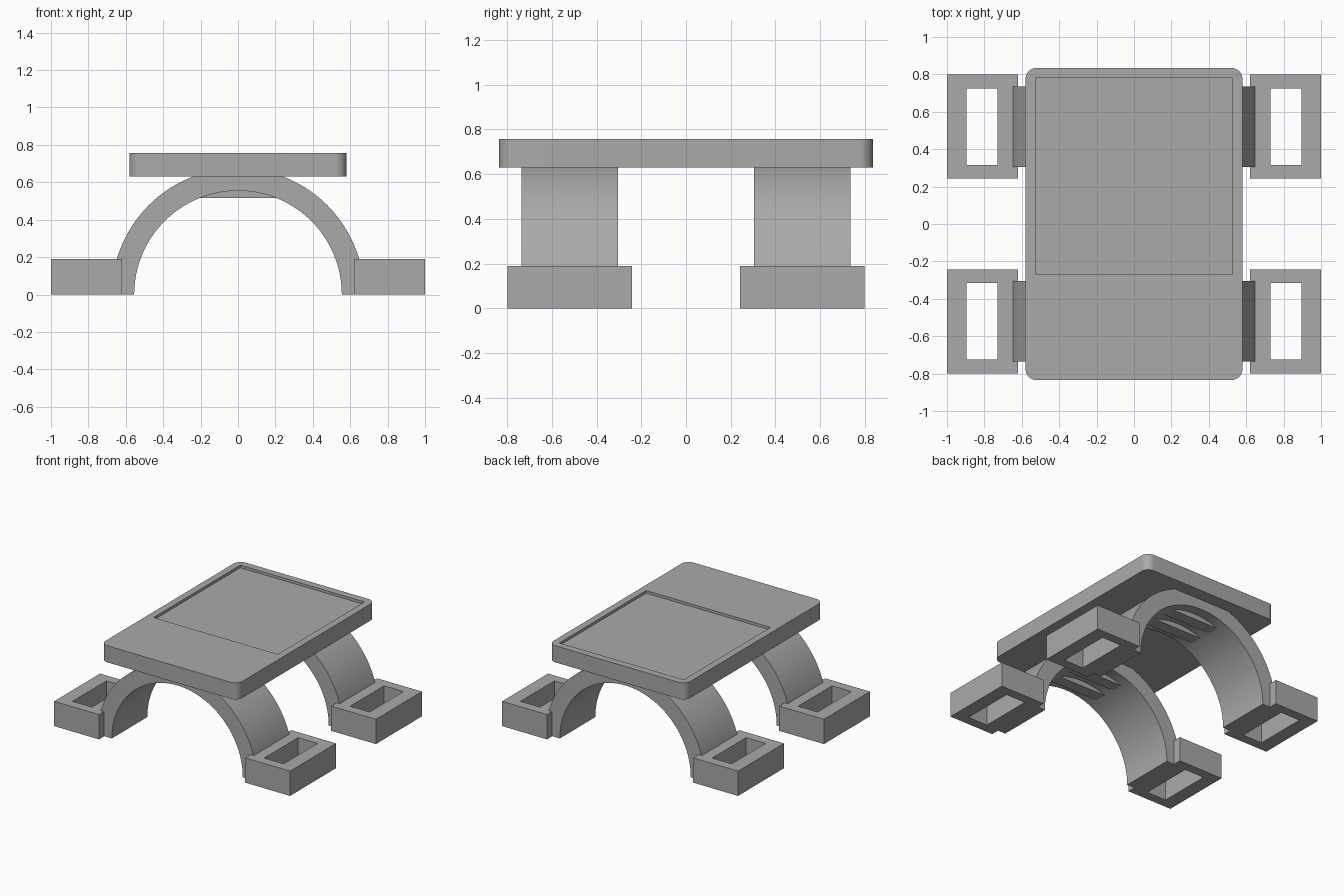
import bpy, bmesh, math
from mathutils import Vector

cube = bpy.data.objects.get("Cube")
if cube:
    bpy.data.objects.remove(cube, do_unlink=True)

grey = bpy.data.materials.new("plain_grey")
grey.use_nodes = True
colour = (0.4, 0.4, 0.4, 1)
grey.diffuse_color = colour
grey.node_tree.nodes["Principled BSDF"].inputs["Base Color"].default_value = colour


def prism(name, outline, depth, smooth=False):
    """Extrude a closed outline of 3D points along the depth vector."""
    bm = bmesh.new()
    base = bm.faces.new([bm.verts.new(p) for p in outline])
    ext = bmesh.ops.extrude_face_region(bm, geom=[base], use_keep_orig=True)
    moved = [v for v in ext["geom"] if isinstance(v, bmesh.types.BMVert)]
    bmesh.ops.translate(bm, verts=moved, vec=Vector(depth))
    bmesh.ops.recalc_face_normals(bm, faces=bm.faces)
    mesh = bpy.data.meshes.new(name)
    bm.to_mesh(mesh)
    bm.free()
    mesh.materials.append(grey)
    obj = bpy.data.objects.new(name, mesh)
    bpy.context.collection.objects.link(obj)
    if smooth:
        activate(obj)
        bpy.ops.object.shade_smooth_by_angle(angle=math.radians(30))
    return obj


def activate(obj):
    bpy.ops.object.select_all(action="DESELECT")
    obj.select_set(True)
    bpy.context.view_layer.objects.active = obj


def box(name, x0, x1, y0, y1, z0, z1):
    corners = [(x0, y0, z0), (x1, y0, z0), (x1, y1, z0), (x0, y1, z0)]
    return prism(name, corners, (0, 0, z1 - z0))


def cut(obj, cutter):
    cutter.hide_render = True
    mod = obj.modifiers.new("cut", "BOOLEAN")
    mod.operation, mod.solver, mod.object = "DIFFERENCE", "EXACT", cutter
    activate(obj)
    bpy.ops.object.modifier_apply(modifier=mod.name)
    bpy.data.objects.remove(cutter, do_unlink=True)


def arc(radius, start, end, steps, cx=0, cy=0):
    angles = [start + (end - start) * i / steps for i in range(steps + 1)]
    return [(cx + radius * math.cos(a), cy + radius * math.sin(a)) for a in angles]


# Table top with rounded corners and a shallow tray recess
half_x, half_y, corner = 0.58, 0.835, 0.06
bottom, top = 0.63, 0.757
outline = []
for i, (sx, sy) in enumerate([(1, 1), (-1, 1), (-1, -1), (1, -1)]):
    outline += arc(corner, i * math.pi / 2, (i + 1) * math.pi / 2, 10,
                   sx * (half_x - corner), sy * (half_y - corner))
plate = prism("top_plate", [(x, y, bottom) for x, y in outline],
              (0, 0, top - bottom), True)
cut(plate, box("recess_cutter", -0.527, 0.527, -0.27, 0.78, top - 0.02, top + 0.1))

inner, outer, flat = 0.555, 0.675, 0.515
for end, cy in (("front", -0.52), ("back", 0.52)):
    # Arched leg, a half ring extruded along y
    ring = arc(outer, 0, math.pi, 64) + arc(inner, math.pi, 0, 64)
    prism(end + "_arch", [(x, cy - 0.215, z) for x, z in ring], (0, 0.43, 0), True)

    # Flat-bottomed ribs under the crown of the arch
    a = math.asin(flat / (inner + 0.01))
    crown = arc(inner + 0.01, a, math.pi - a, 16)
    for side, dy in (("front", -0.09), ("back", 0.09)):
        prism(f"{end}_arch_{side}_rib", [(x, cy + dy - 0.045, z) for x, z in crown],
              (0, 0.09, 0))

    # Feet with a rectangular slot through each
    for side, s in (("right", -1), ("left", 1)):
        xs = sorted((s * 0.62, s * 1.0))
        slot = sorted((s * 0.73, s * 0.895))
        foot = box(f"{end}_{side}_foot", *xs, cy - 0.278, cy + 0.278, 0, 0.19)
        cut(foot, box("slot_cutter", *slot, cy - 0.205, cy + 0.205, -0.1, 0.3))
